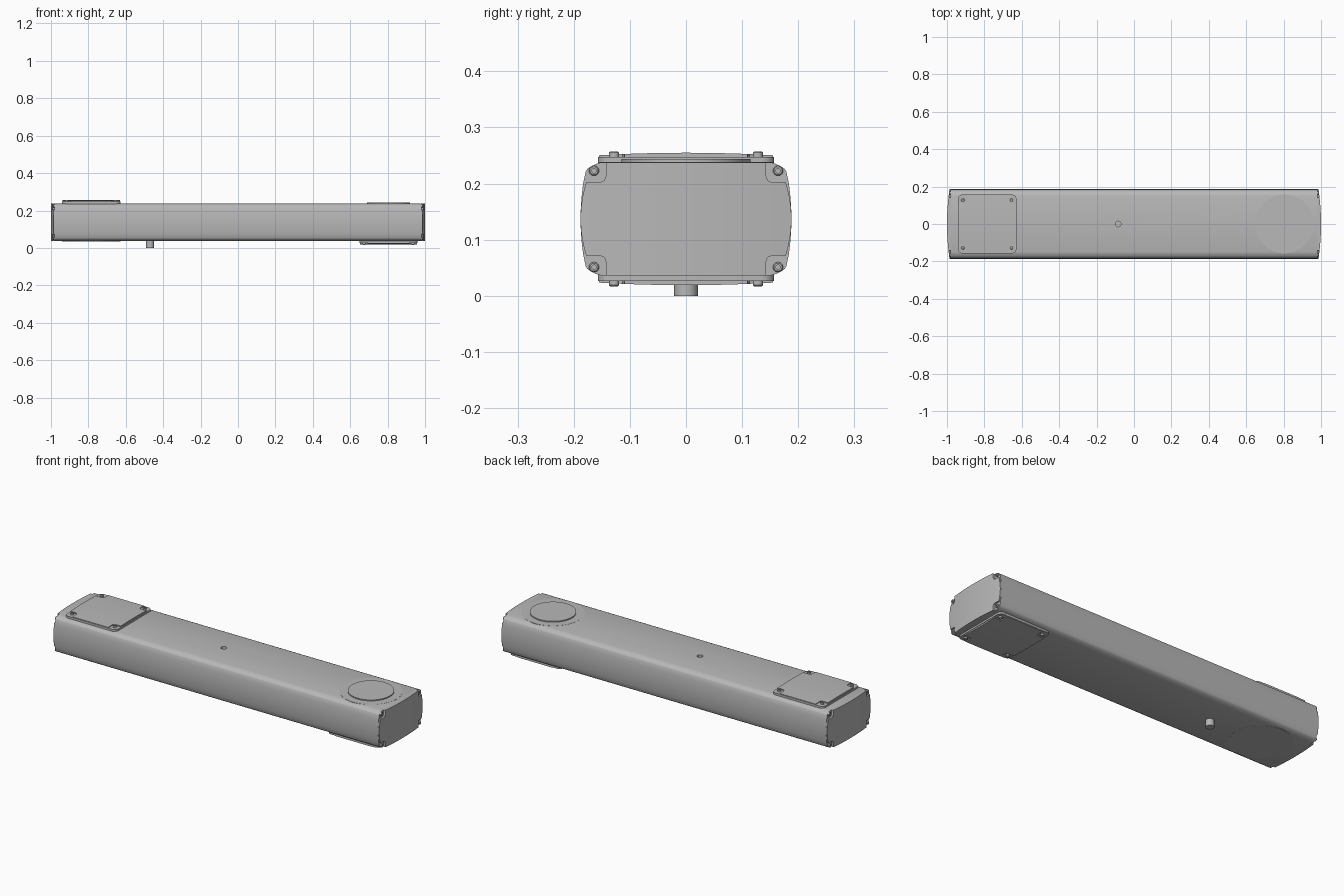
import bpy, bmesh, math
from mathutils import Vector

if "Cube" in bpy.data.objects:
    bpy.data.objects.remove(bpy.data.objects["Cube"], do_unlink=True)

grey = bpy.data.materials.new("mid grey")
grey.use_nodes = True
COLOR = (0.48, 0.48, 0.48, 1)
grey.diffuse_color = COLOR
grey.node_tree.nodes["Principled BSDF"].inputs["Base Color"].default_value = COLOR

MID = 0.137      # height of the housing's centre line
HALF_H = 0.101   # half of the housing height
parts = []


def finish(name, bm):
    bmesh.ops.recalc_face_normals(bm, faces=bm.faces)
    mesh = bpy.data.meshes.new(name)
    bm.to_mesh(mesh)
    bm.free()
    mesh.materials.append(grey)
    ob = bpy.data.objects.new(name, mesh)
    bpy.context.collection.objects.link(ob)
    parts.append(ob)
    return ob


def prism(name, outline, low, high, place):
    """Extrude a 2D outline between two heights; place maps (u, v, w) to the world."""
    bm = bmesh.new()
    rings = [[bm.verts.new(place(u, v, w)) for u, v in outline] for w in (low, high)]
    bm.faces.new(rings[0])
    bm.faces.new(rings[1])
    n = len(outline)
    for i in range(n):
        j = (i + 1) % n
        bm.faces.new((rings[0][i], rings[0][j], rings[1][j], rings[1][i]))
    return finish(name, bm)


def circle(r, n=64):
    return [(r * math.cos(2 * math.pi * i / n), r * math.sin(2 * math.pi * i / n)) for i in range(n)]


def rounded_rect(hu, hv, r):
    pts = []
    for k, (su, sv) in enumerate(((1, 1), (-1, 1), (-1, -1), (1, -1))):
        for i in range(6):
            a = math.pi / 2 * (k + i / 5)
            pts.append((su * (hu - r) + r * math.cos(a), sv * (hv - r) + r * math.sin(a)))
    return pts


def crowned_plate(name, hu, hv, notch, low, edge, crown, bulge, place):
    """Plate with filleted corner notches and a face that bows across u."""
    r = 0.012
    inner = hu - notch
    half = [(inner * i / 8, hv) for i in range(9)]
    half += [(inner + 0.0005, hv - notch + r), (inner + 0.3 * r, hv - notch + 0.3 * r),
             (inner + r, hv - notch), (hu, hv - notch)]
    if bulge:
        half += [(hu + bulge * t, (hv - notch) * math.sqrt(1 - t)) for t in (0.2, 0.45, 0.7, 0.9, 0.99)]
    cols = [(-u, v) for u, v in reversed(half[1:])] + half
    span = hu + bulge
    bm = bmesh.new()
    rows = []
    for u, v in cols:
        top = edge + crown * (1 - (u / span) ** 2)
        rows.append([bm.verts.new(place(*c)) for c in
                     ((u, -v, low), (u, v, low), (u, v, top), (u, -v, top))])
    for a, b in zip(rows, rows[1:]):
        for i in range(4):
            j = (i + 1) % 4
            bm.faces.new((a[i], a[j], b[j], b[i]))
    bm.faces.new(rows[0])
    bm.faces.new(rows[-1])
    return finish(name, bm)


def screw(name, u, v, low, high, place):
    """Round screw head with a hexagonal socket."""
    bm = bmesh.new()
    loops = [(0.009, low), (0.009, high - 0.002), (0.007, high), (0.004, high), (0.004, high - 0.004)]
    rings = [[bm.verts.new(place(u + x, v + y, w)) for x, y in circle(r, 18)] for r, w in loops]
    for a, b in zip(rings, rings[1:]):
        for i in range(18):
            j = (i + 1) % 18
            bm.faces.new((a[i], a[j], b[j], b[i]))
    bm.faces.new(rings[0])
    bm.faces.new(rings[-1])
    finish(name, bm)


def face_place(cx, side):
    """Local frame on the top (side 1) or bottom (side -1) face."""
    return lambda u, v, w: Vector((cx + v, u, MID + side * (w - MID)))


def end_place(side):
    return lambda u, v, w: Vector((side * w, u, MID + v))


# Long housing with bowed sides and softened edges
quarter = [(0.188, 0), (0.1875, 0.02), (0.186, 0.04), (0.1835, 0.062), (0.179, 0.084),
           (0.176, 0.089), (0.169, 0.094), (0.158, 0.099), (0.15, HALF_H)]
upper = quarter + [(-y, z) for y, z in reversed(quarter)]
outline = upper + [(y, -z) for y, z in reversed(upper[1:-1])]
housing = prism("housing", outline, -0.98, 0.98, lambda u, v, w: Vector((w, u, MID + v)))

# Small hole in the top face
cutter = prism("hole_cutter", circle(0.015, 24), 0.215, 0.26, face_place(-0.085, 1))
parts.remove(cutter)
cutter.hide_render = True
bpy.context.view_layer.objects.active = housing
cut = housing.modifiers.new("hole", "BOOLEAN")
cut.operation = "DIFFERENCE"
cut.solver = "EXACT"
cut.object = cutter
bpy.ops.object.modifier_apply(modifier=cut.name)
bpy.data.objects.remove(cutter, do_unlink=True)

# End caps with a screw in each notched corner
for side, label in ((1, "left"), (-1, "right")):
    place = end_place(side)
    crowned_plate(label + "_end_cap", 0.178, HALF_H, 0.036, 0.97, 0.986, 0.014, 0.010, place)
    for su in (-1, 1):
        for sv in (-1, 1):
            screw(label + "_end_screw", su * 0.164, sv * 0.086, 0.975, 0.989, place)

# Joint covers: one on top, one underneath at the other end
for side, cx, label in ((1, -0.785, "top"), (-1, 0.805, "bottom")):
    place = face_place(cx, side)
    prism(label + "_cover_base", rounded_rect(0.157, 0.156, 0.022), 0.232, 0.2475, place)
    crowned_plate(label + "_cover", 0.155, 0.153, 0.045, 0.24, 0.2505, 0.0045, 0, place)
    for su in (-1, 1):
        for sv in (-1, 1):
            screw(label + "_cover_screw", su * 0.128, sv * 0.13, 0.24, 0.257, place)

# Round joint flanges opposite the covers
top_end = face_place(0.805, 1)
prism("top_flange", circle(0.157), 0.23, 0.2385, top_end)
prism("top_disc", circle(0.115), 0.23, 0.244, top_end)
prism("bottom_flange", circle(0.157), 0.23, 0.2385, face_place(-0.785, -1))

# Locating pin under the housing
prism("bottom_pin", circle(0.021, 32), 0.23, 2 * MID, face_place(-0.47, -1))

# Smooth the curved surfaces, keep the edges sharp
bpy.ops.object.select_all(action="DESELECT")
for ob in parts:
    ob.select_set(True)
bpy.context.view_layer.objects.active = housing
bpy.ops.object.shade_smooth_by_angle(angle=math.radians(25))
